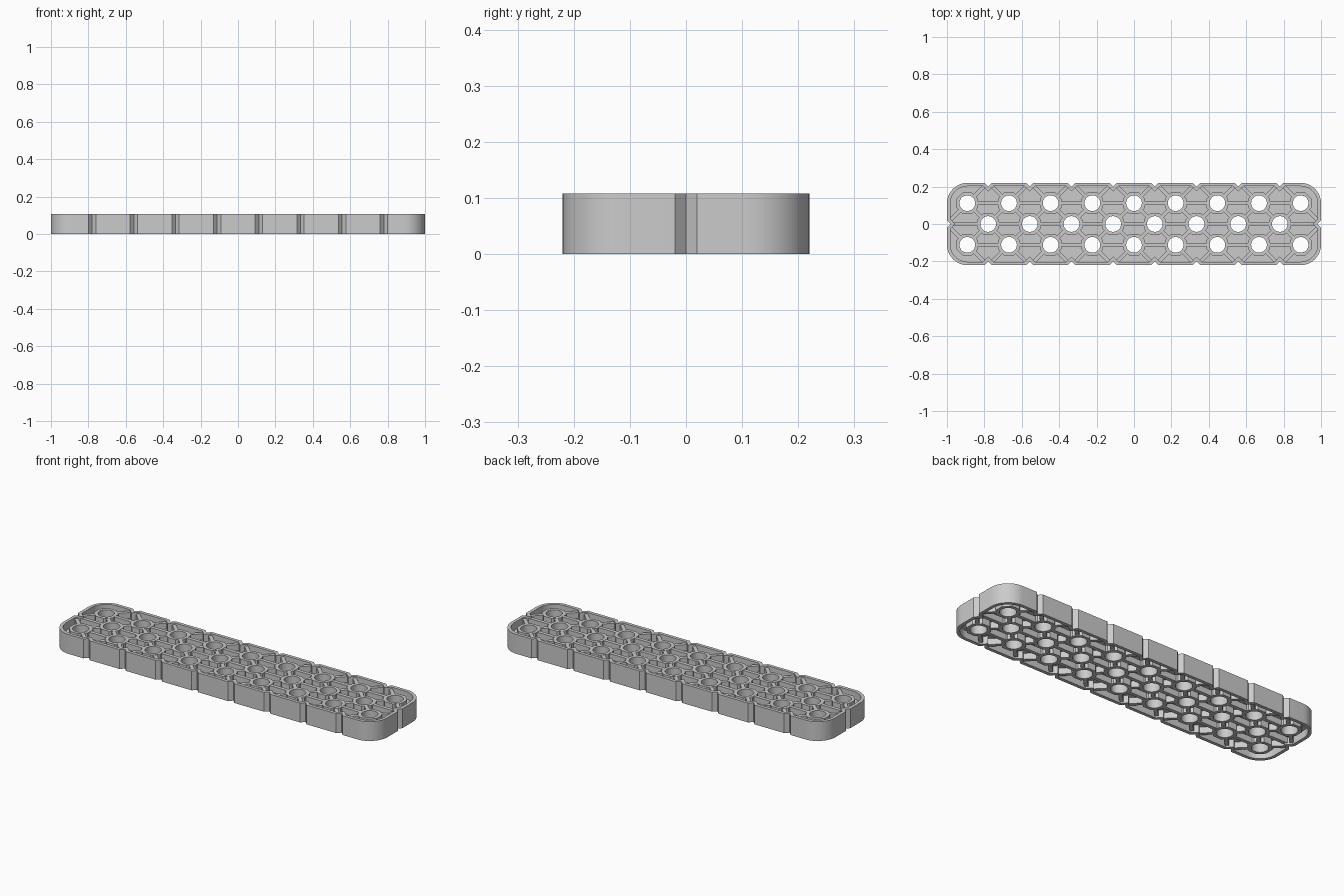
import bpy, bmesh, math
from mathutils import Vector

cube = bpy.data.objects.get("Cube")
if cube:
    bpy.data.objects.remove(cube, do_unlink=True)

PITCH = 0.1114              # half spacing of the hole lattice
HX, HY, HEIGHT = 1.0, 0.22, 0.108
WALL, NOTCH = 0.018, 0.02
HOLE, BOSS = 0.042, 0.058   # hole radius, boss apothem
RIB = 0.02
RECESS = 0.008              # ribs and bosses sit just under the rim

grey = bpy.data.materials.new("plain grey")
grey.use_nodes = True
grey.diffuse_color = (0.6, 0.6, 0.6, 1)
grey.node_tree.nodes["Principled BSDF"].inputs["Base Color"].default_value = (0.6, 0.6, 0.6, 1)


def ring(center, radius, count, turn=0.0):
    return [Vector((center.x + radius * math.cos(turn + math.tau * i / count),
                    center.y + radius * math.sin(turn + math.tau * i / count)))
            for i in range(count)]


def outline(inset):
    """Rounded bar with V notches, moved inward by inset."""
    hx, hy, r = HX - inset, HY - inset, 0.11 - inset
    v = NOTCH + 0.414 * inset
    pts = []

    def arc(sx, sy, start):
        for i in range(13):
            a = start + math.pi / 2 * i / 12
            pts.append(Vector((sx * (hx - r) + r * math.cos(a),
                               sy * (hy - r) + r * math.sin(a))))

    def notches(places, normal, along, edge):
        for t in places:
            for shift, depth in ((-v, 0), (0, v), (v, 0)):
                pts.append(along * (t + shift) + normal * (edge - depth))

    x, y = Vector((1, 0)), Vector((0, 1))
    long_side = [PITCH * k for k in range(-7, 8, 2)]
    arc(1, 1, 0)
    notches(long_side, y, -x, hy)
    arc(-1, 1, math.pi / 2)
    notches([0], -x, -y, hx)
    arc(-1, -1, math.pi)
    notches(long_side, -y, x, hy)
    arc(1, -1, 1.5 * math.pi)
    notches([0], x, y, hx)
    return pts


def plate(name, loops, low, high):
    """Extrude flat loops; inner loops become openings."""
    curve = bpy.data.curves.new(name, "CURVE")
    curve.dimensions = "2D"
    curve.fill_mode = "BOTH"
    curve.extrude = (high - low) / 2
    for loop in loops:
        spline = curve.splines.new("POLY")
        spline.points.add(len(loop) - 1)
        for point, co in zip(spline.points, loop):
            point.co = (co.x, co.y, 0, 1)
        spline.use_cyclic_u = True
    temp = bpy.data.objects.new(name + " outline", curve)
    bpy.context.collection.objects.link(temp)
    bpy.context.view_layer.update()
    mesh = bpy.data.meshes.new_from_object(
        temp.evaluated_get(bpy.context.evaluated_depsgraph_get()))
    bpy.data.objects.remove(temp, do_unlink=True)
    bm = bmesh.new()
    bm.from_mesh(mesh)
    bmesh.ops.remove_doubles(bm, verts=bm.verts, dist=1e-5)
    bmesh.ops.recalc_face_normals(bm, faces=bm.faces)
    bmesh.ops.translate(bm, verts=bm.verts, vec=(0, 0, (low + high) / 2))
    bm.to_mesh(mesh)
    bm.free()
    mesh.materials.clear()
    mesh.materials.append(grey)
    obj = bpy.data.objects.new(name, mesh)
    bpy.context.collection.objects.link(obj)
    bpy.ops.object.select_all(action="DESELECT")
    obj.select_set(True)
    bpy.context.view_layer.objects.active = obj
    bpy.ops.object.shade_smooth_by_angle(angle=math.radians(30))
    return obj


# Staggered lattice: holes inside the bar, anchors at the notches
cells = [(i, j) for j in (-1, 0, 1) for i in range(-8, 9) if (i + j) % 2]
anchors = [(i, j) for j in (-2, 2) for i in range(-7, 8, 2)] + [(-9, 0), (9, 0)]
holes = [Vector((i, j)) * PITCH for i, j in cells]

# Outer rim
plate("outer_wall", [outline(0), outline(WALL)], 0, HEIGHT)

# Central web joining everything
plate("middle_web", [outline(WALL / 2)] + [ring(h, HOLE + 0.006, 32) for h in holes],
      0.042, HEIGHT - 0.042)

# Octagonal bosses with round through holes
boss_loops = []
for h in holes:
    boss_loops += [ring(h, BOSS / math.cos(math.pi / 8), 8, math.pi / 8), ring(h, HOLE, 32)]
plate("hole_bosses", boss_loops, RECESS, HEIGHT - RECESS)

# Ribs along rows and diagonals, ending inside bosses or the wall
rib_loops = []
nodes = set(cells) | set(anchors)
for i, j in sorted(nodes):
    for di, dj in ((2, 0), (1, 1), (1, -1)):
        a, b = (i, j), (i + di, j + dj)
        if b not in nodes or (a in anchors and b in anchors):
            continue
        start, end = Vector(a) * PITCH, Vector(b) * PITCH
        along = (end - start).normalized()
        side = Vector((-along.y, along.x)) * RIB / 2
        gap = 0.03 if dj == 0 else 0.024
        start += along * (gap if a in anchors else BOSS - 0.003)
        end -= along * (gap if b in anchors else BOSS - 0.003)
        rib_loops.append([start + side, start - side, end - side, end + side])
plate("lattice_ribs", rib_loops, RECESS + 0.001, HEIGHT - RECESS - 0.001)
